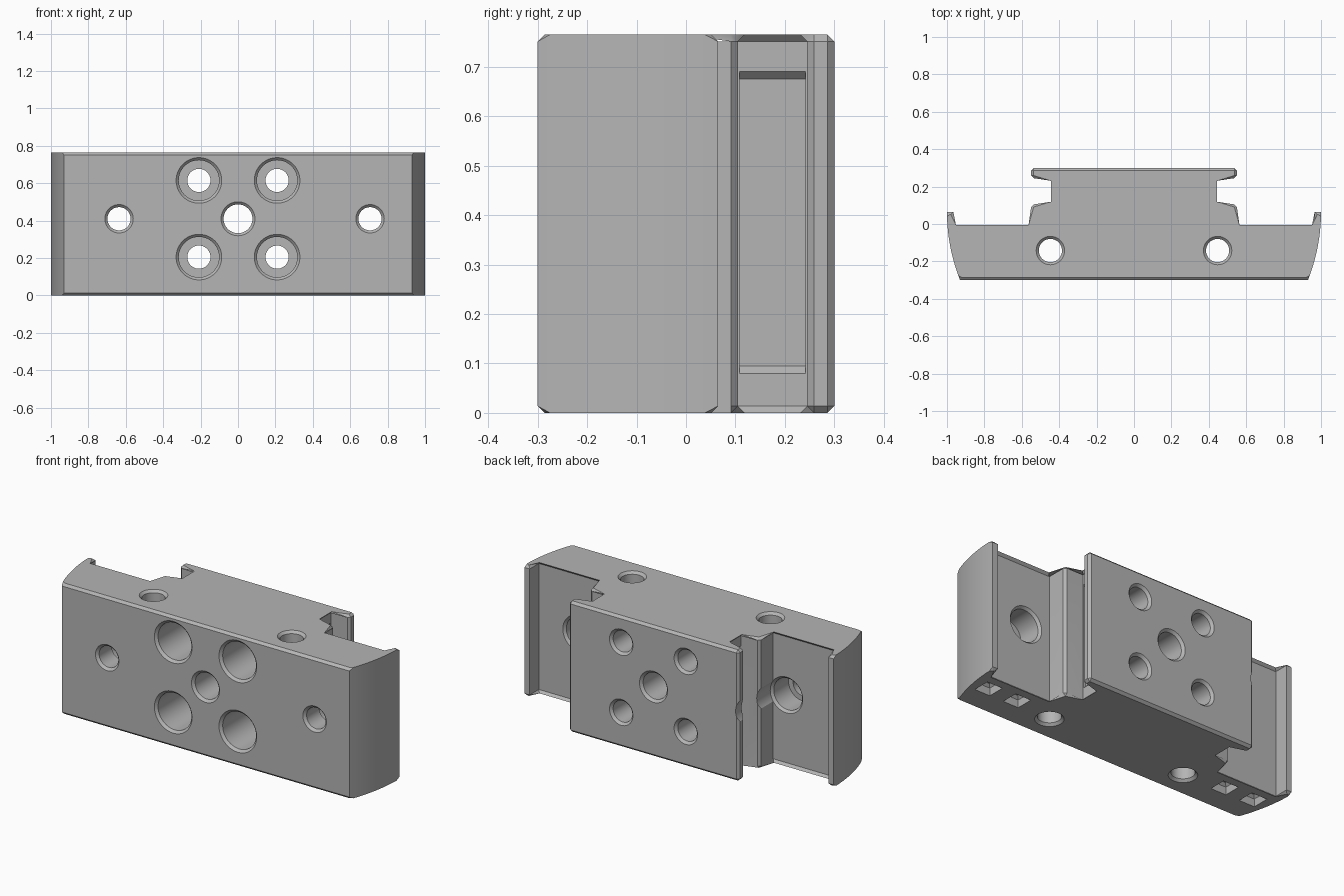
import bpy, bmesh, math
from mathutils import Matrix, Vector

if "Cube" in bpy.data.objects:
    bpy.data.objects.remove(bpy.data.objects["Cube"], do_unlink=True)

H = 0.765          # block height
FRONT, BACK = -0.3, 0.3
CHAMFER = 0.014

grey = bpy.data.materials.new("machined grey")
grey.use_nodes = True
colour = (0.46, 0.46, 0.46, 1)
grey.diffuse_color = colour
grey.node_tree.nodes["Principled BSDF"].inputs["Base Color"].default_value = colour


def make_object(name, bm):
    bmesh.ops.recalc_face_normals(bm, faces=bm.faces)
    mesh = bpy.data.meshes.new(name)
    bm.to_mesh(mesh)
    bm.free()
    mesh.materials.append(grey)
    obj = bpy.data.objects.new(name, mesh)
    bpy.context.collection.objects.link(obj)
    return obj


def loft(bm, rings):
    """Skin a closed solid through rings of equal point count."""
    rings = [[bm.verts.new(p) for p in ring] for ring in rings]
    n = len(rings[0])
    for a, b in zip(rings, rings[1:]):
        for i in range(n):
            j = (i + 1) % n
            bm.faces.new((a[i], a[j], b[j], b[i]))
    bm.faces.new(rings[0][::-1])
    bm.faces.new(rings[-1])


# Block: mirrored rail profile with curved wing ends, extruded upward
radius, tip_y = 0.987, 0.065
half = []
sweep = math.asin((tip_y - FRONT) / radius)
for i in range(15):
    a = -sweep * (1 - i / 14)
    half.append((1 - radius + radius * math.cos(a), tip_y + radius * math.sin(a)))
half += [(0.966, tip_y), (0.966, -0.02), (0.55, -0.02), (0.55, 0.105),
         (0.43, 0.105), (0.43, 0.245), (0.55, 0.245), (0.55, BACK)]
outline = half + [(-x, y) for x, y in reversed(half)]
bm = bmesh.new()
loft(bm, [[(x, y, z) for x, y in outline] for z in (0, H)])

# Chamfer the end rims and the exposed rail corners
edges = []
for e in bm.edges:
    a, b = (v.co for v in e.verts)
    rail_corner = abs(abs(a.x) - 0.55) < 0.001 and a.y > 0
    if abs(a.z - b.z) < 0.001 or rail_corner:
        edges.append(e)
bmesh.ops.bevel(bm, geom=edges, offset=CHAMFER, segments=1, affect='EDGES',
                clamp_overlap=True)
block = make_object("rail_block", bm)


def cut(bm):
    cutter = make_object("cutter", bm)
    cutter.hide_render = True
    mod = block.modifiers.new("cut", 'BOOLEAN')
    mod.operation, mod.solver, mod.object = 'DIFFERENCE', 'EXACT', cutter
    bpy.context.view_layer.objects.active = block
    bpy.ops.object.modifier_apply(modifier=mod.name)
    bpy.data.objects.remove(cutter, do_unlink=True)


def bore(origin, axis, profile, sides=48):
    """Cut a turned hole; profile lists (distance along axis, radius)."""
    turn = Vector((0, 0, 1)).rotation_difference(Vector(axis)).to_matrix().to_4x4()
    place = Matrix.Translation(origin) @ turn
    bm = bmesh.new()
    loft(bm, [[place @ Vector((r * math.cos(math.tau * i / sides),
                               r * math.sin(math.tau * i / sides), t))
               for i in range(sides)] for t, r in profile])
    cut(bm)


def through(length, r, c=CHAMFER):
    """Hole profile with a chamfer at both mouths."""
    return [(-c, r + 2 * c), (c, r), (length - c, r), (length + c, r + 2 * c)]


DEPTH = BACK - FRONT
MID = 0.41
HOLE = 0.062

# Central hole
bore((0, FRONT, MID), (0, 1, 0), through(DEPTH, 0.077))

# Four counterbored holes
for x in (-0.209, 0.209):
    for z in (0.205, 0.615):
        bore((x, FRONT, z), (0, 1, 0),
             [(-CHAMFER, 0.136), (CHAMFER, 0.108), (0.3, 0.108), (0.3, HOLE)]
             + through(DEPTH, HOLE)[2:])

# Wing holes, counterbored from the rear
for x in (-0.636, 0.706):
    bore((x, FRONT, MID), (0, 1, 0),
         through(DEPTH, HOLE)[:2]
         + [(0.13, HOLE), (0.13, 0.092), (0.266, 0.092), (0.28, 0.105), (0.65, 0.105)])

# Vertical holes
for x in (-0.447, 0.447):
    bore((x, -0.142, 0), (0, 0, 1), through(H, HOLE))


# Shallow reliefs in the rail slots, and blind pockets under the wings
for side in (-1, 1):
    bm = bmesh.new()
    loft(bm, [[(side * x, y, z) for x, z in
               ((0.445, 0.065), (0.415, 0.095), (0.415, 0.675), (0.445, 0.705))]
              for y in (0.108, 0.242)])
    cut(bm)
    for x in (0.695, 0.885):
        bm = bmesh.new()
        loft(bm, [[(side * x + sx * s, -0.105 + sy * s, z)
                   for sx, sy in ((-1, -1), (1, -1), (1, 1), (-1, 1))]
                  for z, s in ((-0.015, 0.05), (0.045, 0.05), (0.06, 0.035))])
        cut(bm)

# Smooth curved walls, crisp edges
bpy.ops.object.select_all(action='DESELECT')
block.select_set(True)
bpy.context.view_layer.objects.active = block
bpy.ops.object.shade_smooth_by_angle(angle=math.radians(25))
